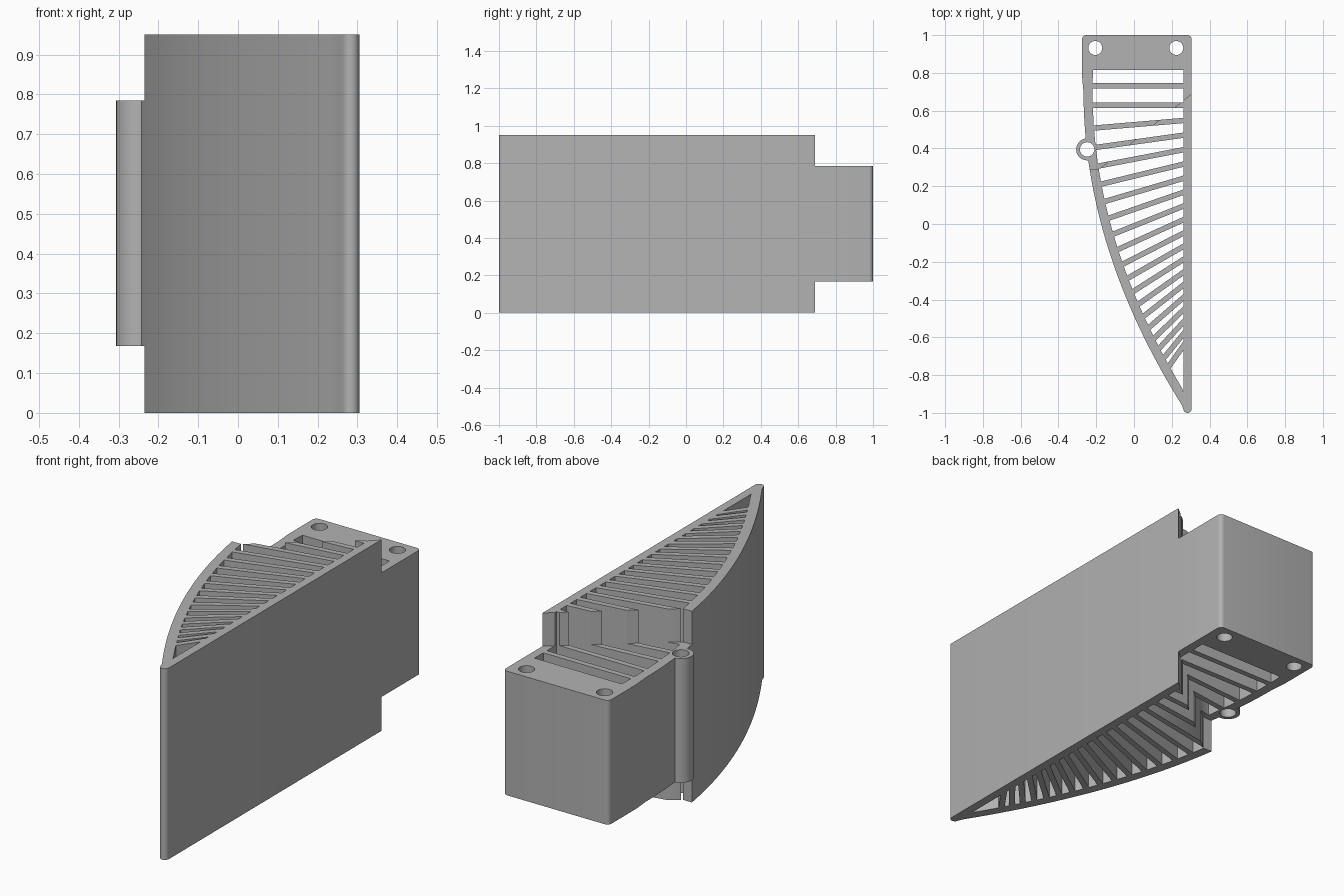
import bpy, bmesh, math

if "Cube" in bpy.data.objects:
    bpy.data.objects.remove(bpy.data.objects["Cube"])

HEIGHT = 0.95
LOW, HIGH = 0.168, 0.785        # rear block bottom and top
RIGHT, INNER_RIGHT = 0.305, 0.262
WALL, RIB = 0.048, 0.028

grey = bpy.data.materials.new("light grey")
grey.use_nodes = True
grey.diffuse_color = (0.45, 0.45, 0.45, 1)
grey.node_tree.nodes["Principled BSDF"].inputs["Base Color"].default_value = (0.45, 0.45, 0.45, 1)


def prisms(name, items):
    """One object made of upright prisms, each (outline, bottom, top)."""
    bm = bmesh.new()
    for outline, z0, z1 in items:
        face = bm.faces.new([bm.verts.new((x, y, z0)) for x, y in outline])
        ext = bmesh.ops.extrude_face_region(bm, geom=[face], use_keep_orig=True)
        top = [v for v in ext["geom"] if isinstance(v, bmesh.types.BMVert)]
        bmesh.ops.translate(bm, verts=top, vec=(0, 0, z1 - z0))
    bmesh.ops.recalc_face_normals(bm, faces=bm.faces)
    mesh = bpy.data.meshes.new(name)
    bm.to_mesh(mesh)
    bm.free()
    mesh.materials.append(grey)
    obj = bpy.data.objects.new(name, mesh)
    bpy.context.collection.objects.link(obj)
    return obj


def arc(cx, cy, r, start, end, n):
    angles = [math.radians(start + (end - start) * i / n) for i in range(n + 1)]
    return [(cx + r * math.cos(a), cy + r * math.sin(a)) for a in angles]


def circle(cx, cy, r, n=40):
    return arc(cx, cy, r, 0, 360, n)[:-1]


def combine(target, other, operation):
    other.hide_render = True
    mod = target.modifiers.new("combine", "BOOLEAN")
    mod.operation = operation
    mod.solver = "EXACT"
    mod.object = other
    bpy.context.view_layer.objects.active = target
    bpy.ops.object.modifier_apply(modifier=mod.name)
    bpy.data.objects.remove(other)


def outer(y):
    """Curved left side of the body."""
    return -0.235 - 0.2803 * (y - 0.29) + 0.188 * (y - 0.29) * (y + 0.37)


def inner(y):
    slope = -0.2803 + 0.188 * (2 * y + 0.08)
    return max(outer(y) + WALL * math.hypot(1, slope), -0.225)


def rib_edge(i, side):
    """Left and right ends of the upper (+1) or lower (-1) edge of rib i."""
    if i < 3:
        left = right = 0.836 - 0.104 * i
    else:
        k = i - 3
        left = 0.508 - 0.09 * k + 0.00177 * k * (k - 8)
        right = 0.548 - 0.0765 * k + 0.00049 * k * (k - 4)
    x0 = inner(left)
    slope = (right - left) / (INNER_RIGHT - x0)
    shift = side * RIB / 2 * math.hypot(1, slope)
    x = x0
    for _ in range(25):
        y = left + shift + slope * (x - x0)
        x = inner(y)
    return (x, y), (INNER_RIGHT, right + shift)


# Body: wedge outline with rounded corners
outline = [(outer(0.7 - 1.66 * i / 48), 0.7 - 1.66 * i / 48) for i in range(49)]
outline += arc(0.283, -0.978, 0.022, 213, 360, 8)
outline += arc(RIGHT - 0.022, 0.978, 0.022, 0, 90, 6)
outline += arc(-0.253, 0.978, 0.022, 90, 180, 6)
outline += [(-0.275, 0.78)]
body = prisms("ribbed_body", [(outline, 0, HEIGHT)])

# Rear steps, cut on a slant above and below
rear = [(0.5, 0.85), (0.305, 0.69), (-0.185, 0.29), (-0.5, 0.29), (-0.5, 1.2), (0.5, 1.2)]
combine(body, prisms("step_cutter", [(rear, -0.2, LOW), (rear, HIGH, 1.2)]), "DIFFERENCE")

# Hinge tube on the left wall
hinge = (-0.248, 0.395)
combine(body, prisms("hinge_tube", [(circle(*hinge, 0.058), LOW, HIGH)]), "UNION")

# Slots between the ribs, then the round holes
slots = []
upper = ((inner(0.815), 0.815), (INNER_RIGHT, 0.815))
for i in range(1, 21):
    low_left, low_right = rib_edge(i, 1)
    slots.append([upper[0], low_left, low_right, upper[1]])
    upper = rib_edge(i, -1)
start = upper[0][1]
tip = [(inner(start + (-0.87 - start) * t / 4), start + (-0.87 - start) * t / 4) for t in range(5)]
slots.append(tip + [(INNER_RIGHT, -0.89), upper[1]])
slots += [circle(*hinge, 0.038), circle(-0.205, 0.932, 0.037), circle(0.224, 0.932, 0.037)]
combine(body, prisms("slot_cutter", [(s, -0.2, 1.2) for s in slots]), "DIFFERENCE")

# Smooth the curved walls, keep corners crisp
bpy.ops.object.select_all(action="DESELECT")
body.select_set(True)
bpy.context.view_layer.objects.active = body
bpy.ops.object.shade_smooth_by_angle(angle=math.radians(30))
